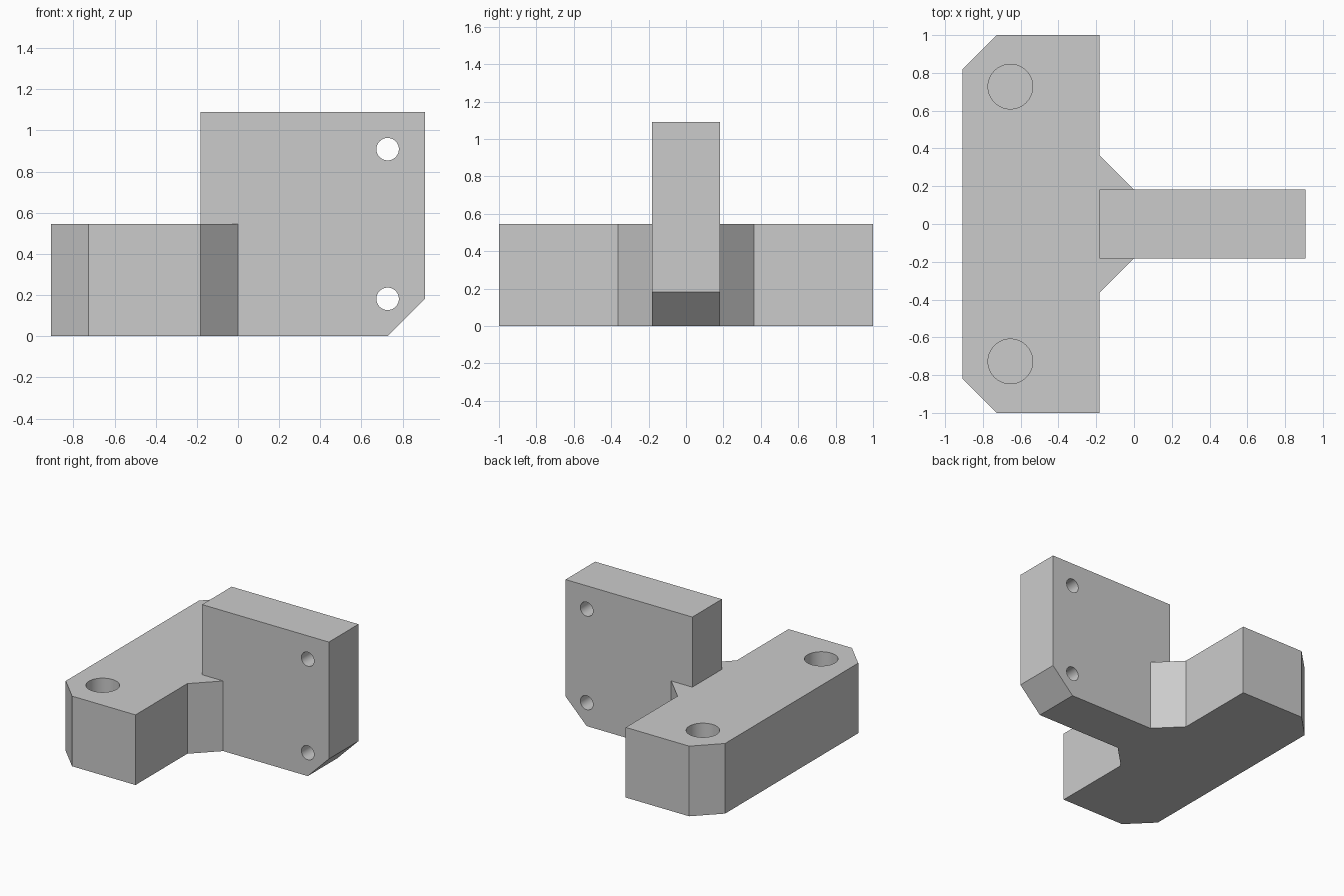
import bpy, bmesh, math
from mathutils import Matrix, Vector

cube = bpy.data.objects.get("Cube")
if cube:
    bpy.data.objects.remove(cube, do_unlink=True)

U = 2 / 110  # one design unit

grey = bpy.data.materials.new("plain grey")
grey.use_nodes = True
grey.diffuse_color = (0.6, 0.6, 0.6, 1)
grey.node_tree.nodes["Principled BSDF"].inputs["Base Color"].default_value = (0.6, 0.6, 0.6, 1)


def add_object(name, bm):
    bmesh.ops.recalc_face_normals(bm, faces=bm.faces)
    mesh = bpy.data.meshes.new(name)
    bm.to_mesh(mesh)
    bm.free()
    mesh.materials.append(grey)
    obj = bpy.data.objects.new(name, mesh)
    bpy.context.collection.objects.link(obj)
    return obj


def prism(name, points, depth):
    """Extrude a closed outline along depth."""
    bm = bmesh.new()
    face = bm.faces.new([bm.verts.new(Vector(p) * U) for p in points])
    top = bmesh.ops.extrude_face_region(bm, geom=[face])["geom"]
    verts = [v for v in top if isinstance(v, bmesh.types.BMVert)]
    bmesh.ops.translate(bm, verts=verts, vec=Vector(depth) * U)
    return add_object(name, bm)


def drill(name, centre, radius, length, turn=0.0):
    bm = bmesh.new()
    place = Matrix.Translation(Vector(centre) * U) @ Matrix.Rotation(turn, 4, "X")
    bmesh.ops.create_cone(bm, cap_ends=True, segments=64, radius1=radius * U,
                          radius2=radius * U, depth=length * U, matrix=place)
    obj = add_object(name, bm)
    obj.hide_render = True
    return obj


def combine(target, other, operation):
    mod = target.modifiers.new(operation, "BOOLEAN")
    mod.operation = operation
    mod.solver = "EXACT"
    mod.object = other
    bpy.context.view_layer.objects.active = target
    bpy.ops.object.modifier_apply(modifier=mod.name)
    bpy.data.objects.remove(other, do_unlink=True)


# Foot block with chamfered outer corners and gussets, mirrored outline
half = [(0, 10), (-10, 20), (-10, 55), (-40, 55), (-50, 45)]
outline = half + [(x, -y) for x, y in reversed(half)]
bracket = prism("mounting_bracket", [(x, y, 0) for x, y in outline], (0, 0, 30))

# Upright plate with one chamfered lower corner
side = [(-10, 0), (40, 0), (50, 10), (50, 60), (-10, 60)]
plate = prism("upright_plate", [(x, -10, z) for x, z in side], (0, 20, 0))
combine(bracket, plate, "UNION")

# Blind holes in the foot
for y in (-40, 40):
    combine(bracket, drill("foot_hole", (-36, y, 30), 6.5, 40), "DIFFERENCE")

# Through holes in the plate
for z in (10, 50):
    combine(bracket, drill("plate_hole", (40, 0, z), 3, 30, math.pi / 2), "DIFFERENCE")

# Smooth hole walls, sharp edges elsewhere
bpy.ops.object.select_all(action="DESELECT")
bracket.select_set(True)
bpy.context.view_layer.objects.active = bracket
bpy.ops.object.shade_smooth_by_angle(angle=math.radians(30))
